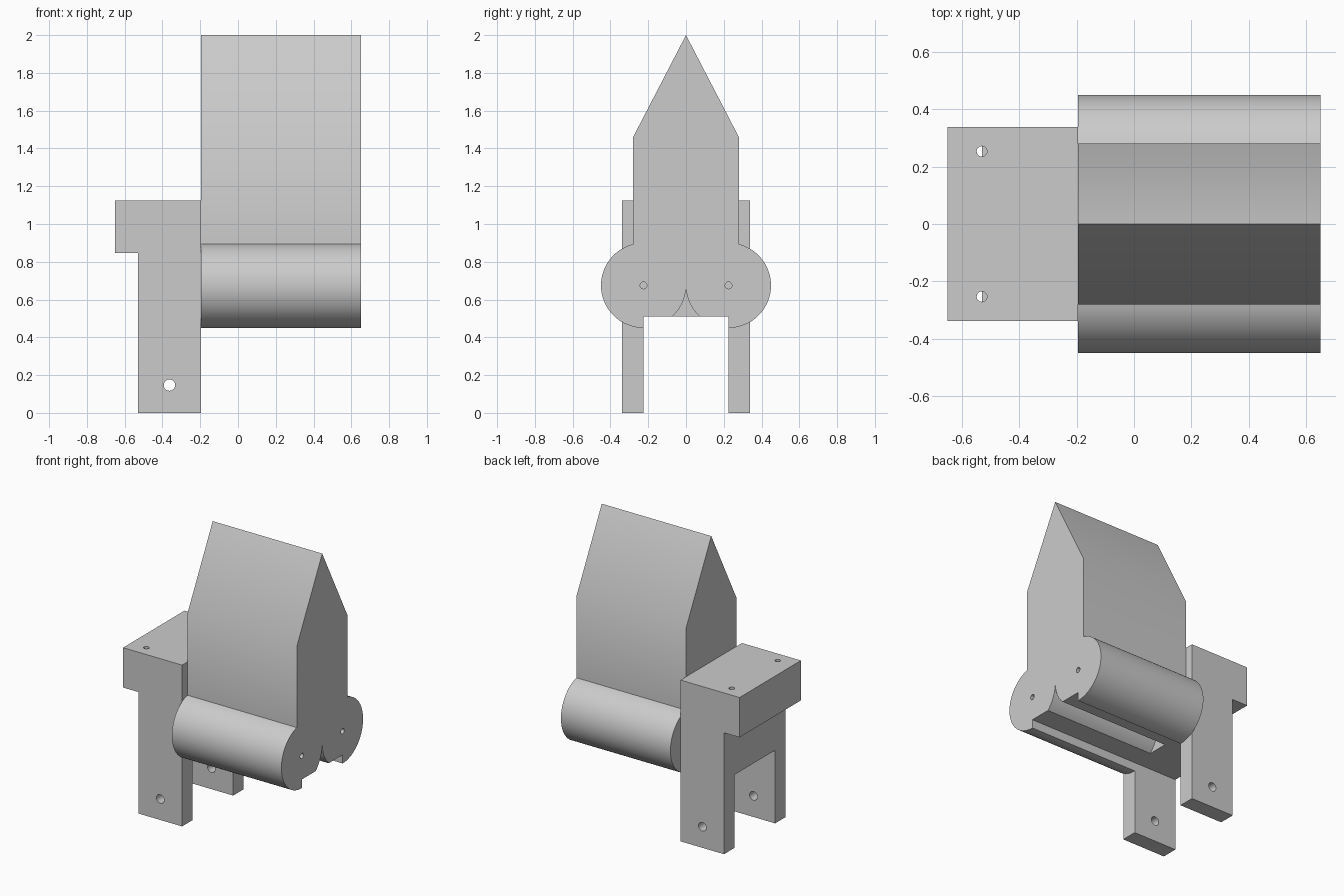
import bpy
import bmesh
from math import asin, cos, pi, sin
from mathutils import Matrix, Vector

if "Cube" in bpy.data.objects:
    bpy.data.objects.remove(bpy.data.objects["Cube"])

grey = bpy.data.materials.new("plain grey")
grey.use_nodes = True
grey.diffuse_color = (0.6, 0.6, 0.6, 1)
grey.node_tree.nodes["Principled BSDF"].inputs["Base Color"].default_value = (0.6, 0.6, 0.6, 1)


def finish(name, bm):
    bmesh.ops.recalc_face_normals(bm, faces=bm.faces)
    mesh = bpy.data.meshes.new(name)
    bm.to_mesh(mesh)
    bm.free()
    mesh.materials.append(grey)
    obj = bpy.data.objects.new(name, mesh)
    bpy.context.collection.objects.link(obj)
    return obj


def extrude(name, points, direction):
    """Extrude a closed outline of 3D points along a vector."""
    bm = bmesh.new()
    face = bm.faces.new([bm.verts.new(p) for p in points])
    result = bmesh.ops.extrude_face_region(bm, geom=[face], use_keep_orig=True)
    verts = [v for v in result["geom"] if isinstance(v, bmesh.types.BMVert)]
    bmesh.ops.translate(bm, verts=verts, vec=direction)
    return finish(name, bm)


def rod(centre, axis, radius, length):
    """Round cutter for a drilled hole."""
    bm = bmesh.new()
    turn = Vector((0, 0, 1)).rotation_difference(Vector(axis)).to_matrix().to_4x4()
    bmesh.ops.create_cone(bm, cap_ends=True, segments=32, radius1=radius, radius2=radius,
                          depth=length, matrix=Matrix.Translation(centre) @ turn)
    return finish("hole_cutter", bm)


def cut_and_shade(obj, cutters):
    bpy.ops.object.select_all(action="DESELECT")
    obj.select_set(True)
    bpy.context.view_layer.objects.active = obj
    for cutter in cutters:
        mod = obj.modifiers.new("cut", "BOOLEAN")
        mod.operation = "DIFFERENCE"
        mod.solver = "EXACT"
        mod.object = cutter
        bpy.ops.object.modifier_apply(modifier=mod.name)
        bpy.data.objects.remove(cutter)
    bpy.ops.object.shade_smooth_by_angle(angle=pi / 6)


# Pointed body fused with two side rolls, notched underneath
R, CY, CZ = 0.225, 0.225, 0.675
BACK, FRONT = -0.195, 0.65
HALF, NOTCH = 0.28, 0.51


def arc(start, end, steps):
    angles = [start + (end - start) * i / steps for i in range(steps + 1)]
    return [(CY + R * cos(a), CZ + R * sin(a)) for a in angles]


top_angle = pi / 2 - asin((HALF - CY) / R)
notch_angle = -pi + asin((CZ - NOTCH) / R)
half = [(HALF, 1.46)] + arc(top_angle, -pi / 2, 48)
half += [(CY, NOTCH)] + arc(notch_angle, -pi + 0.07, 14)
outline = [(0, 2.0)] + half + [(0, 0.66)] + [(-y, z) for y, z in reversed(half)]
body = extrude("pointed_body_with_rolls", [(BACK, y, z) for y, z in outline],
               (FRONT - BACK, 0, 0))
cut_and_shade(body, [rod((0.22, s * CY, CZ), (1, 0, 0), 0.018, 1.0) for s in (-1, 1)])

# Bracket with a rear overhang, an arch between its legs and drilled holes
W = 0.338
side = [(BACK, 0), (BACK, 1.125), (-0.65, 1.125), (-0.65, 0.847), (-0.53, 0.847), (-0.53, 0)]
bracket = extrude("leg_bracket", [(x, -W, z) for x, z in side], (0, 2 * W, 0))
arch = extrude("arch_cutter",
               [(-1, -CY, -1), (-1, CY, -1), (-1, CY, NOTCH), (-1, -CY, NOTCH)], (2, 0, 0))
pin_holes = [rod((-0.53, s * 0.253, 1.0), (0, 0, 1), 0.018, 0.308) for s in (-1, 1)]
leg_hole = rod((-0.363, 0, 0.147), (0, 1, 0), 0.03, 1.0)
cut_and_shade(bracket, [arch, leg_hole] + pin_holes)
